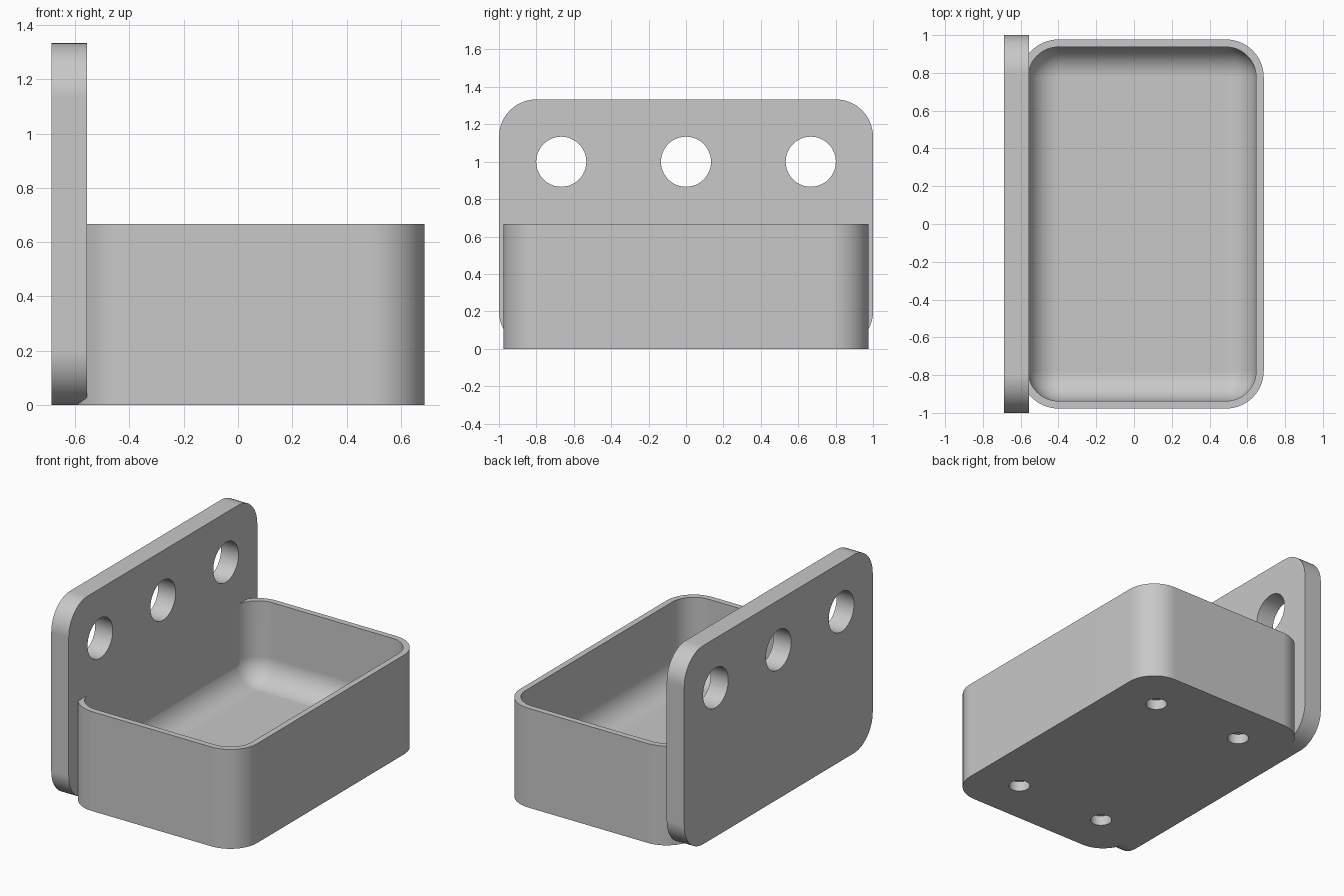
import bpy
import bmesh
from math import cos, sin, pi
from mathutils import Vector

cube = bpy.data.objects.get("Cube")
if cube:
    bpy.data.objects.remove(cube, do_unlink=True)

grey = bpy.data.materials.new("light grey")
grey.use_nodes = True
grey.diffuse_color = (0.58, 0.58, 0.58, 1)
grey.node_tree.nodes["Principled BSDF"].inputs["Base Color"].default_value = (0.58, 0.58, 0.58, 1)

CORNER_STEPS = 14


def rounded_ring(a0, a1, b0, b1, r, c):
    """Rounded rectangle, counter-clockwise, at height c."""
    corners = [(a1 - r, b1 - r), (a0 + r, b1 - r), (a0 + r, b0 + r), (a1 - r, b0 + r)]
    ring = []
    for quarter, (ca, cb) in enumerate(corners):
        for i in range(CORNER_STEPS + 1):
            t = (quarter + i / CORNER_STEPS) * pi / 2
            ring.append(Vector((ca + r * cos(t), cb + r * sin(t), c)))
    return ring


def circle_ring(a, b, r, c, sides=48):
    return [Vector((a + r * cos(2 * pi * i / sides), b + r * sin(2 * pi * i / sides), c))
            for i in range(sides)]


def loft(name, rings, along_x=False):
    """Solid through stacked rings; along_x turns the stacking axis to x."""
    bm = bmesh.new()
    loops = [[bm.verts.new(p.zxy if along_x else p) for p in ring] for ring in rings]
    for low, high in zip(loops, loops[1:]):
        n = len(low)
        for i in range(n):
            j = (i + 1) % n
            bm.faces.new((low[i], low[j], high[j], high[i]))
    bm.faces.new(loops[0][::-1])
    bm.faces.new(loops[-1])
    bmesh.ops.recalc_face_normals(bm, faces=bm.faces)
    mesh = bpy.data.meshes.new(name)
    bm.to_mesh(mesh)
    bm.free()
    obj = bpy.data.objects.new(name, mesh)
    bpy.context.collection.objects.link(obj)
    mesh.materials.append(grey)
    return obj


def activate(obj):
    bpy.ops.object.select_all(action='DESELECT')
    obj.select_set(True)
    bpy.context.view_layer.objects.active = obj


def combine(target, other, operation):
    other.hide_render = True
    mod = target.modifiers.new(operation.lower(), 'BOOLEAN')
    mod.operation = operation
    mod.solver = 'EXACT'
    mod.object = other
    activate(target)
    bpy.ops.object.modifier_apply(modifier=mod.name)
    bpy.data.objects.remove(other, do_unlink=True)


# Tray shell
LEFT, RIGHT, HALF, RIM, RADIUS, WALL, FLOOR = -0.6, 0.687, 0.977, 0.667, 0.2, 0.04, 0.133
tray = loft("wall_mounted_tray", [rounded_ring(LEFT, RIGHT, -HALF, HALF, RADIUS, z) for z in (0, RIM)])

# Cavity with a filleted floor
fillet = RADIUS - WALL
rings = []
for i in range(13):
    t = i / 12 * pi / 2
    inset = WALL + fillet * (1 - sin(t)) * 0.99
    rings.append(rounded_ring(LEFT + inset, RIGHT - inset, -HALF + inset, HALF - inset,
                              RADIUS - inset, FLOOR + fillet * (1 - cos(t))))
rings.append(rounded_ring(LEFT + WALL, RIGHT - WALL, -HALF + WALL, HALF - WALL, fillet, RIM + 0.1))
combine(tray, loft("cavity_cutter", rings), 'DIFFERENCE')

# Blind round recesses under the floor
for x in (-0.29, 0.377):
    for y in (-0.667, 0.667):
        cutter = loft("recess_cutter", [circle_ring(x, y, 0.066, z) for z in (-0.1, 0.067)])
        combine(tray, cutter, 'DIFFERENCE')

# Back plate with three mounting holes
plate = loft("mounting_plate", [rounded_ring(-1, 1, 0, 1.333, RADIUS, x) for x in (-0.687, -0.557)],
             along_x=True)
for y in (-0.667, 0, 0.667):
    cutter = loft("hole_cutter", [circle_ring(y, 1.0, 0.134, x) for x in (-0.8, -0.4)], along_x=True)
    combine(plate, cutter, 'DIFFERENCE')
combine(tray, plate, 'UNION')

# Smooth rounded areas, crisp edges
activate(tray)
bpy.ops.object.shade_smooth_by_angle(angle=pi / 6)
weighted = tray.modifiers.new("weighted_normals", 'WEIGHTED_NORMAL')
weighted.keep_sharp = True
